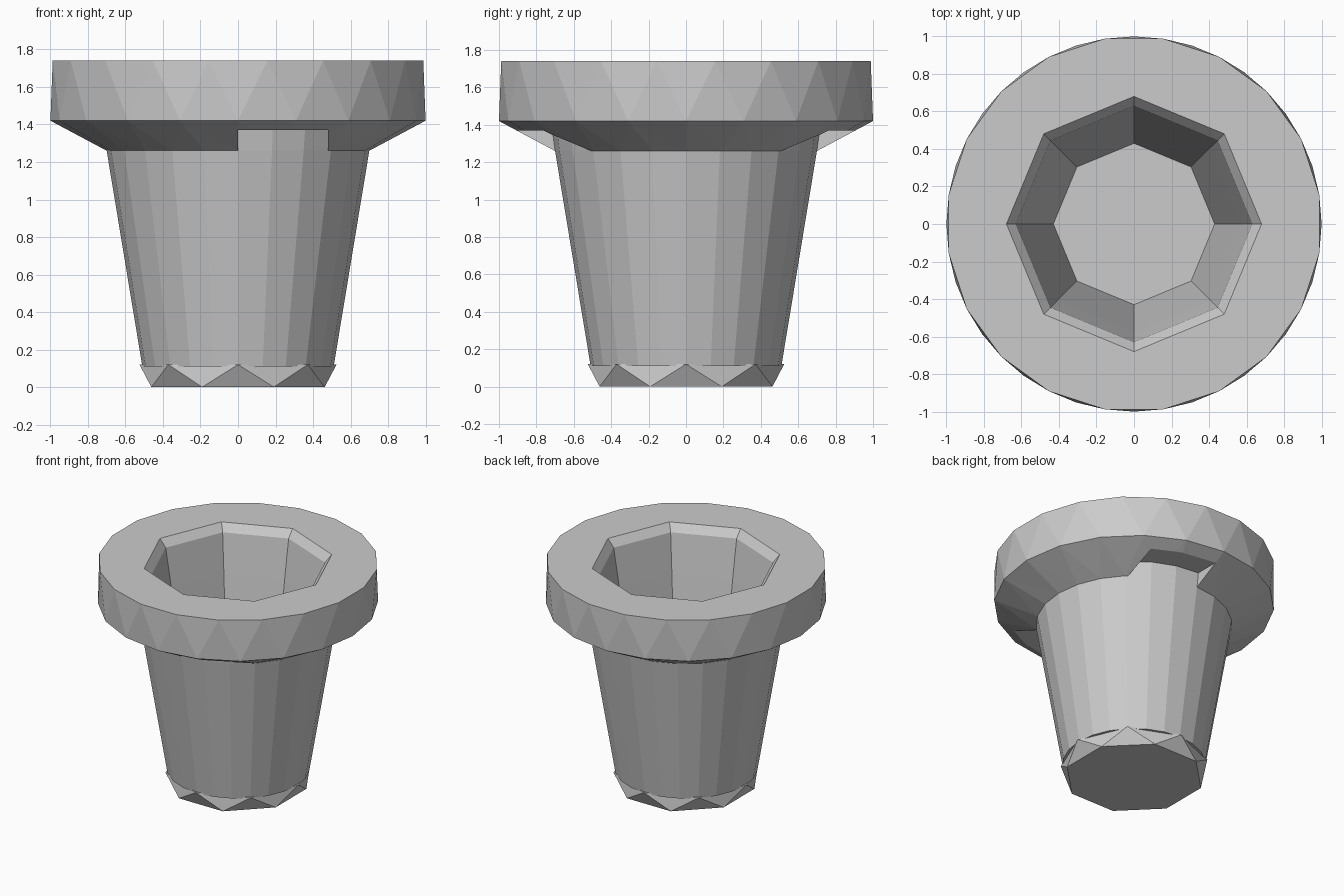
import bpy, bmesh
from math import sin, cos, pi, atan2, radians

if "Cube" in bpy.data.objects:
    bpy.data.objects.remove(bpy.data.objects["Cube"])


def circle(n, r, z, offset=0.0):
    return [(r * cos(radians(offset) + 2 * pi * i / n),
             r * sin(radians(offset) + 2 * pi * i / n), z) for i in range(n)]


def angle(v):
    return round(atan2(v.co.y, v.co.x), 5) % (2 * pi)


def stitch(bm, a, b):
    """Join two rings of any vertex count with a triangle strip."""
    a, b = sorted(a, key=angle), sorted(b, key=angle)
    ang = lambda ring, k: angle(ring[k % len(ring)]) + 2 * pi * (k // len(ring))
    i = j = 0
    while i < len(a) or j < len(b):
        va, vb = a[i % len(a)], b[j % len(b)]
        step_a = j >= len(b) or (i < len(a) and ang(a, i + 1) <= ang(b, j + 1))
        if step_a:
            i += 1
            bm.faces.new((va, a[i % len(a)], vb))
        else:
            j += 1
            bm.faces.new((va, b[j % len(b)], vb))


def ring_solid(name, rings, closed_loop=False):
    """Solid from a stack of rings: capped at both ends, or joined end to start."""
    bm = bmesh.new()
    loops = [[bm.verts.new(p) for p in ring] for ring in rings]
    for a, b in zip(loops, loops[1:]):
        stitch(bm, a, b)
    if closed_loop:
        stitch(bm, loops[-1], loops[0])
    else:
        bm.faces.new(loops[0])
        bm.faces.new(loops[-1])
    bmesh.ops.recalc_face_normals(bm, faces=bm.faces)
    mesh = bpy.data.meshes.new(name)
    bm.to_mesh(mesh)
    bm.free()
    obj = bpy.data.objects.new(name, mesh)
    bpy.context.collection.objects.link(obj)
    return obj


# Foot: eight-sided antiprism
ring_solid("foot", [circle(8, 0.50, 0, 22.5), circle(8, 0.525, 0.12)])

# Tapered hollow body with an eight-sided inside and a flat floor
ring_solid("body", [circle(24, 0.51, 0.11), circle(24, 0.70, 1.26),
                    circle(24, 0.715, 1.375), circle(8, 0.58, 1.375),
                    circle(8, 0.43, 0.35)])

# Rim with an eight-sided opening and bevelled lip
rim = ring_solid("rim", [
    circle(24, 0.70, 1.26),
    circle(20, 1.0, 1.42),
    circle(20, 1.0, 1.74, 9),
    circle(8, 0.68, 1.74),
    circle(8, 0.63, 1.68),
    circle(8, 0.58, 1.375)], closed_loop=True)

# Notches under the rim, front and back
for side, label in ((-1, "front"), (1, "back")):
    bpy.ops.mesh.primitive_cube_add(size=1, location=(0.24, side * 0.90, 1.22))
    cutter = bpy.context.object
    cutter.name = label + "_notch_cutter"
    cutter.scale = (0.48, 0.80, 0.30)
    cutter.hide_render = True
    cutter.display_type = 'WIRE'
    mod = rim.modifiers.new(label + "_notch", 'BOOLEAN')
    mod.operation = 'DIFFERENCE'
    mod.object = cutter
    mod.solver = 'EXACT'
